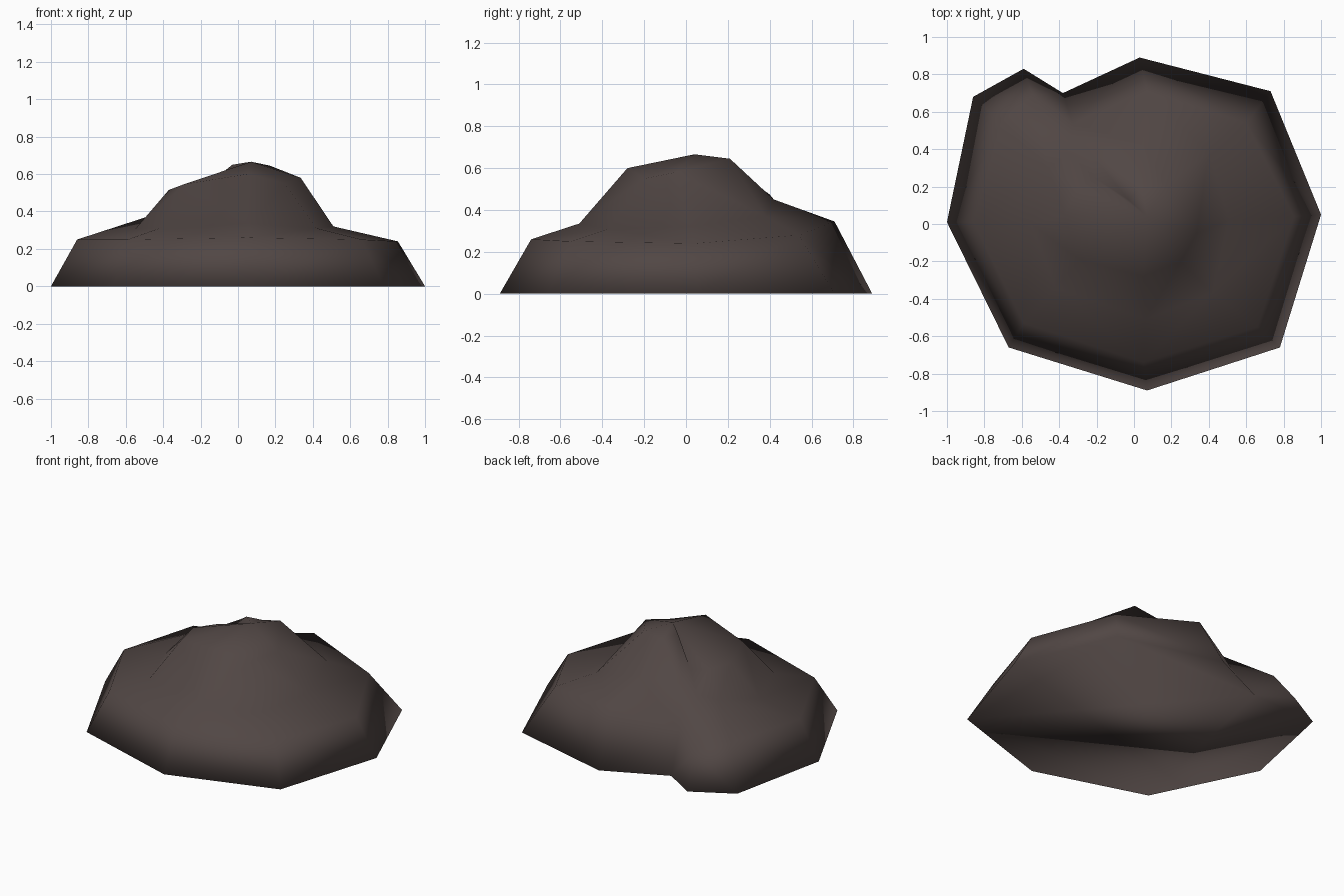
import bpy, bmesh

if "Cube" in bpy.data.objects:
    bpy.data.objects.remove(bpy.data.objects["Cube"])

# Contour outlines of the boulder, counted clockwise from the left (-x) side
base = [(-1, .01), (-.86, .68), (-.59, .83), (-.38, .70), (.03, .89),
        (.73, .71), (1, .05), (.78, -.66), (.07, -.89), (-.67, -.66)]
shoulder = [(-.86, .01, .25), (-.71, .54, .25), (-.54, .69, .20), (-.33, .54, .24),
            (.07, .71, .345), (.60, .54, .28), (.855, .04, .24), (.66, -.55, .25),
            (.05, -.74, .26), (-.59, -.53, .25)]
waist = [(-.55, 0, .305), (-.46, .30, .38), (-.35, .38, .42), (-.25, .40, .474),
         (.05, .42, .45), (.40, .38, .37), (.51, .02, .32), (.42, -.37, .31),
         (.06, -.51, .335), (-.42, -.34, .31)]
crown = [(-.37, .05, .515), (-.30, .20, .50), (-.20, .24, .50), (-.03, .13, .65),
         (.04, .20, .62), (.17, .21, .645), (.335, -.05, .58), (.25, -.20, .55),
         (.05, -.28, .60), (-.29, -.19, .545)]
peak = (.07, .04, .666)

bm = bmesh.new()
rings = [[bm.verts.new(p) for p in ring]
         for ring in ([(x, y, 0) for x, y in base], shoulder, waist, crown)]
n = len(base)

# Walls between neighbouring contours, peak fan and flat underside
for low, high in zip(rings, rings[1:]):
    for i in range(n):
        j = (i + 1) % n
        bm.faces.new((low[i], low[j], high[j], high[i]))
top = bm.verts.new(peak)
for i in range(n):
    bm.faces.new((rings[-1][i], rings[-1][(i + 1) % n], top))
bm.faces.new(rings[0])
bmesh.ops.triangulate(bm, faces=[f for f in bm.faces if len(f.verts) == 4])
bmesh.ops.recalc_face_normals(bm, faces=bm.faces)
for f in bm.faces:
    f.smooth = True

mesh = bpy.data.meshes.new("boulder")
bm.to_mesh(mesh)
bm.free()

# Dark brown stone
stone = bpy.data.materials.new("dark brown stone")
stone.diffuse_color = (.082, .062, .058, 1)
stone.use_nodes = True
stone.node_tree.nodes["Principled BSDF"].inputs["Base Color"].default_value = stone.diffuse_color
mesh.materials.append(stone)
boulder = bpy.data.objects.new("boulder", mesh)
bpy.context.collection.objects.link(boulder)
